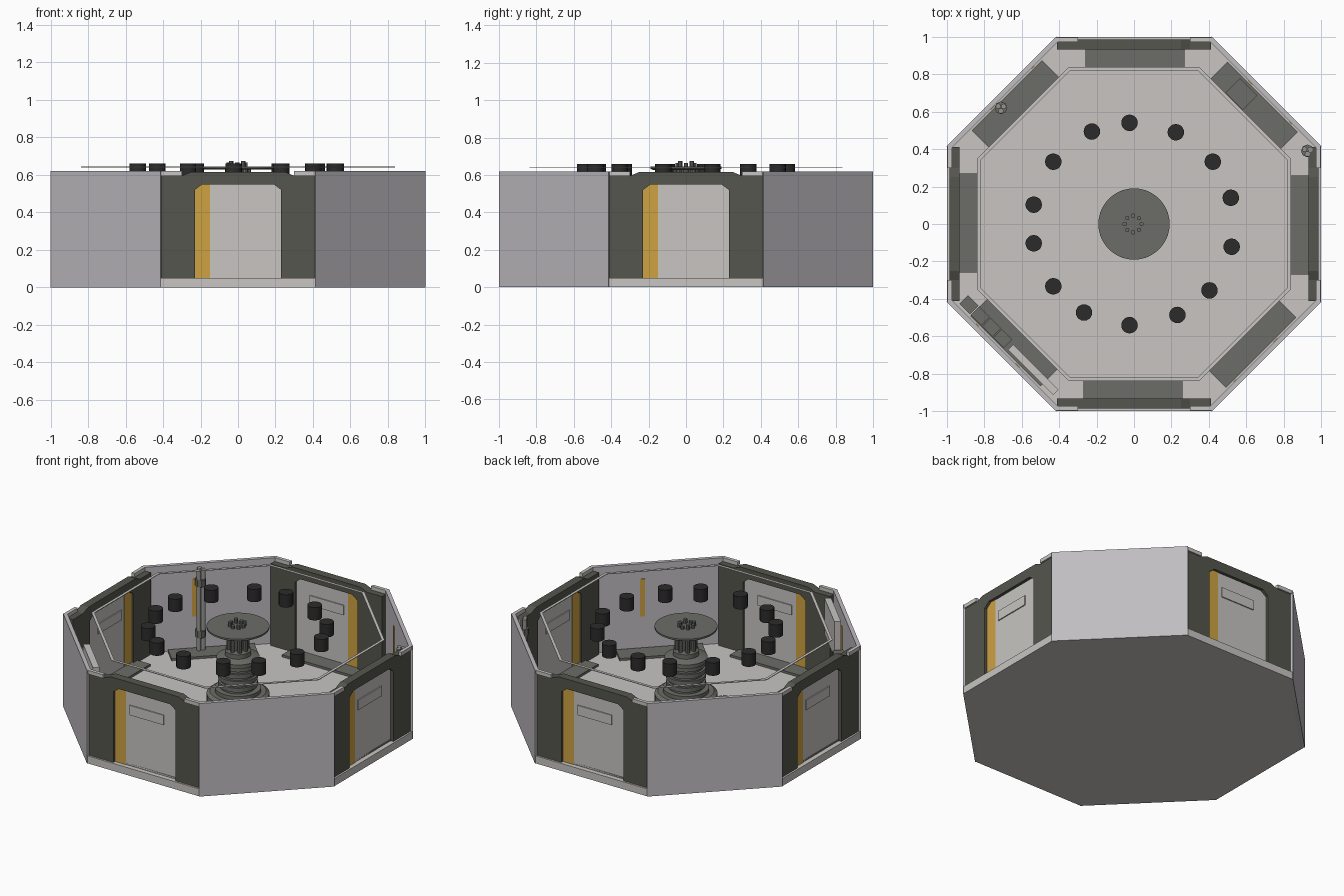
import bpy, bmesh, math
from mathutils import Matrix, Vector

cube = bpy.data.objects.get("Cube")
if cube:
    bpy.data.objects.remove(cube)


def material(name, rgb):
    m = bpy.data.materials.new(name)
    m.use_nodes = True
    m.diffuse_color = (*rgb, 1)
    m.node_tree.nodes["Principled BSDF"].inputs["Base Color"].default_value = (*rgb, 1)
    return m


WALL = material("cool_light_grey", (0.53, 0.51, 0.53))
PANEL = material("warm_light_grey", (0.58, 0.56, 0.54))
FRAME = material("dark_olive_grey", (0.09, 0.092, 0.075))
METAL = material("mid_olive_grey", (0.15, 0.153, 0.135))
YELLOW = material("ochre_yellow", (0.62, 0.36, 0.055))
BLACK = material("near_black", (0.024, 0.024, 0.024))
PIPE = material("pipe_grey", (0.3, 0.3, 0.29))

FLOOR = 0.05
TOP = 0.62
TAN = math.tan(math.pi / 8)


def finish(bm, name, mat, turn=0, smooth=False):
    """Turn the part about the room's axis (degrees) and link it."""
    bm.transform(Matrix.Rotation(math.radians(turn), 4, "Z"))
    bmesh.ops.recalc_face_normals(bm, faces=bm.faces)
    me = bpy.data.meshes.new(name)
    bm.to_mesh(me)
    bm.free()
    ob = bpy.data.objects.new(name, me)
    ob.data.materials.append(mat)
    bpy.context.collection.objects.link(ob)
    if smooth:
        bpy.ops.object.select_all(action="DESELECT")
        ob.select_set(True)
        bpy.context.view_layer.objects.active = ob
        bpy.ops.object.shade_smooth_by_angle(angle=math.radians(35))
    return ob


def prism(name, mat, points, shift, turn=0):
    """Extrude a flat outline of 3D points along a shift."""
    bm = bmesh.new()
    face = bm.faces.new([bm.verts.new(p) for p in points])
    ext = bmesh.ops.extrude_face_region(bm, geom=[face])
    moved = [g for g in ext["geom"] if isinstance(g, bmesh.types.BMVert)]
    bmesh.ops.translate(bm, verts=moved, vec=Vector(shift))
    return finish(bm, name, mat, turn)


def slab(name, mat, x, r, z, turn=0):
    """Box on the front side: x range, distance range from centre, z range."""
    pts = [(x[0], -r[0], z[0]), (x[1], -r[0], z[0]), (x[1], -r[1], z[0]), (x[0], -r[1], z[0])]
    return prism(name, mat, pts, (0, 0, z[1] - z[0]), turn)


def rod(name, mat, x, y, radius, z, sides=20):
    bm = bmesh.new()
    bmesh.ops.create_cone(bm, cap_ends=True, segments=sides, radius1=radius, radius2=radius,
                          depth=z[1] - z[0],
                          matrix=Matrix.Translation((x, y, (z[0] + z[1]) / 2)))
    return finish(bm, name, mat, smooth=sides > 8)


def lathe(name, mat, profile, sides=40):
    bm = bmesh.new()
    vs = [bm.verts.new((r, 0, z)) for r, z in profile]
    edges = [bm.edges.new(pair) for pair in zip(vs, vs[1:])]
    bmesh.ops.spin(bm, geom=vs + edges, axis=(0, 0, 1), cent=(0, 0, 0),
                   angle=math.tau, steps=sides, use_duplicate=False)
    bmesh.ops.remove_doubles(bm, verts=bm.verts, dist=1e-4)
    return finish(bm, name, mat, smooth=True)


def octagon(apothem, z):
    r = apothem / math.cos(math.pi / 8)
    return [(r * math.cos((i + 0.5) * math.pi / 4), r * math.sin((i + 0.5) * math.pi / 4), z)
            for i in range(8)]


# Floor
prism("floor", PANEL, octagon(0.997, 0), (0, 0, FLOOR))

# Four door bays
half = [(0.41, FLOOR), (0.41, 0.595), (0.3, 0.595), (0.25, 0.616)]
hole = [(0.19, 0.55), (0.23, 0.52), (0.23, FLOOR)]
right = [(0.23, FLOOR)] + half
outline = right + [(-x, z) for x, z in reversed(right)] + [(-x, z) for x, z in reversed(hole[:2])] + hole[:2]
for turn in range(0, 360, 90):
    prism("door_frame", FRAME, [(x, -0.93, z) for x, z in outline], (0, -0.055, 0), turn)
    slab("door_panel", PANEL, (-0.24, 0.24), (0.945, 0.965), (FLOOR, 0.56), turn)
    slab("door_stripe", YELLOW, (-0.235, -0.15), (0.942, 0.968), (FLOOR, 0.555), turn)
    slab("door_plate", PANEL, (-0.12, 0.13), (0.938, 0.972), (0.39, 0.455), turn)
    for side in (-1, 1):
        ends = sorted((side * 0.3, side * 0.41))
        slab("frame_cap", PANEL, ends, (0.972, 0.995), (0.595, TOP), turn)

# Four solid walls with painted marks inside
for turn in range(45, 405, 90):
    ring = [(-TAN, -1, 0), (TAN, -1, 0), (0.975 * TAN, -0.975, 0), (-0.975 * TAN, -0.975, 0)]
    prism("solid_wall", WALL, ring, (0, 0, TOP), turn)
    slab("wall_mark_low", YELLOW, (-0.22, -0.2), (0.97, 0.976), (0.1, 0.26), turn)
    slab("wall_mark_high", YELLOW, (0.08, 0.11), (0.97, 0.976), (0.27, 0.52), turn)

# Floor pad in front of every side
for turn in range(0, 360, 45):
    slab("floor_pad", METAL, (-0.27, 0.26), (0.835, 0.965), (FLOOR, 0.065), turn)

# Thin overhead octagonal rail
bm = bmesh.new()
loops = [[bm.verts.new(p) for p in octagon(a, z)]
         for a, z in ((0.82, 0.64), (0.838, 0.64), (0.838, 0.644), (0.82, 0.644))]
for a, b in zip(loops, loops[1:] + loops[:1]):
    for i in range(8):
        j = (i + 1) % 8
        bm.faces.new((a[i], a[j], b[j], b[i]))
finish(bm, "overhead_rail", PANEL)

# Ring of hanging black canisters
for deg in (92, 65, 38, 15, -13, -41, -64, -92, -119, -142, -169, 169, 142, 114):
    a = math.radians(deg)
    rod("canister", BLACK, 0.54 * math.cos(a) - 0.005, 0.54 * math.sin(a), 0.044, (0.575, 0.66))

# Central column with ribbed body
profile = [(0, FLOOR), (0.19, FLOOR), (0.19, 0.2), (0.17, 0.215), (0.14, 0.215), (0.14, 0.24)]
for i in range(4):
    z = 0.24 + i * 0.045
    profile += [(0.105, z), (0.105, z + 0.012), (0.12, z + 0.017), (0.12, z + 0.045)]
profile += [(0.13, 0.42), (0.13, 0.445), (0.08, 0.46), (0.08, 0.49), (0.045, 0.5), (0.045, 0.635), (0, 0.635)]
lathe("central_column", METAL, profile)
lathe("table_disc", METAL, [(0, 0.628), (0.18, 0.628), (0.19, 0.634), (0.19, 0.645), (0, 0.645)], 48)
for i in range(8):
    a = i * math.tau / 8
    c, s = math.cos(a), math.sin(a)
    rod("column_pipe", METAL, 0.055 * c, 0.055 * s, 0.015, (0.48, 0.63), 10)
    rod("table_stud", METAL, 0.045 * c - 0.005, 0.045 * s, 0.012, (0.64, 0.665 + 0.01 * (i % 2)), 8)

# Pipe bundles with clamps
for x, y in ((-0.71, 0.62), (0.925, 0.39)):
    for i in range(3):
        a = i * math.tau / 3 + 0.5
        rod("wall_pipe", PIPE, x + 0.017 * math.cos(a), y + 0.017 * math.sin(a), 0.014, (FLOOR, 0.6), 12)
    for z in (0.15, 0.49):
        rod("pipe_clamp", METAL, x, y, 0.034, (z, z + 0.045), 8)

# Cabinets, storage box and hung panel on the solid walls
for i in range(4):
    t = -0.318 + i * 0.085
    slab("cabinet", METAL, (t - 0.04, t + 0.04), (0.895, 0.96), (FLOOR, 0.42), -45)
slab("hung_panel", PANEL, (0, 0.34), (0.91, 0.95), (0.36, 0.6), -45)
slab("storage_box", METAL, (0.02, 0.15), (0.84, 0.95), (FLOOR, 0.2), 135)
